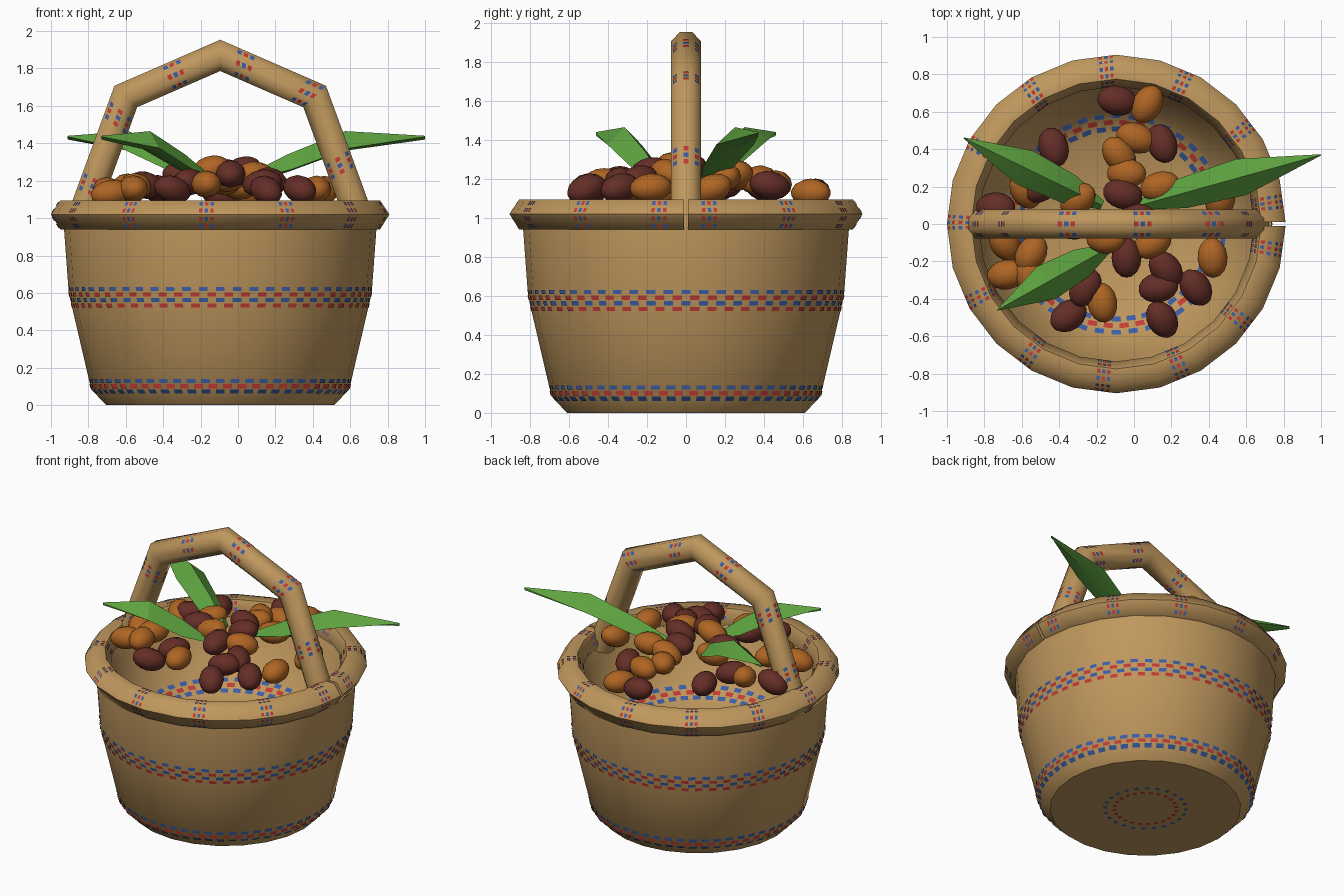
import bpy, bmesh, math
from math import sin, cos, pi, radians
from mathutils import Vector, Matrix

if "Cube" in bpy.data.objects:
    bpy.data.objects.remove(bpy.data.objects["Cube"])

CX = -0.095   # basket axis
N = 24        # sides of the basket


def material(name, rgb):
    m = bpy.data.materials.new(name)
    m.use_nodes = True
    m.diffuse_color = (*rgb, 1)
    m.node_tree.nodes["Principled BSDF"].inputs["Base Color"].default_value = (*rgb, 1)
    return m


wicker = material("wicker tan", (0.52, 0.31, 0.11))
leaf_green = material("leaf green", (0.11, 0.36, 0.05))
dark_seed = material("dark brown", (0.13, 0.027, 0.02))
light_seed = material("orange brown", (0.43, 0.13, 0.017))
red = material("pattern red", (0.55, 0.045, 0.035))
blue = material("pattern blue", (0.045, 0.11, 0.38))


def finish(name, bm, mats, angle=60, fix=True):
    if fix:
        bmesh.ops.recalc_face_normals(bm, faces=bm.faces)
    mesh = bpy.data.meshes.new(name)
    bm.to_mesh(mesh)
    bm.free()
    for m in mats:
        mesh.materials.append(m)
    ob = bpy.data.objects.new(name, mesh)
    bpy.context.collection.objects.link(ob)
    bpy.ops.object.select_all(action='DESELECT')
    ob.select_set(True)
    bpy.context.view_layer.objects.active = ob
    bpy.ops.object.shade_smooth_by_angle(angle=radians(angle))
    return ob


def skin(rings, closed_section=True, caps=False):
    """Join rings of points with quads."""
    bm = bmesh.new()
    rows = [[bm.verts.new(p) for p in ring] for ring in rings]
    count = len(rows[0])
    for a, b in zip(rows, rows[1:]):
        for k in range(count if closed_section else count - 1):
            j = (k + 1) % count
            bm.faces.new((a[k], a[j], b[j], b[k]))
    if caps:
        bm.faces.new(rows[0])
        bm.faces.new(rows[-1])
    return bm


def polar(r, z, t):
    return Vector((CX + r * cos(t), r * sin(t), z))


# Basket body: outer wall, lip and inner bowl in one profile
outer = [(0.61, 0), (0.69, 0.085), (0.81, 0.6), (0.835, 0.94), (0.83, 1.02)]
inner = [(0.77, 1.02), (0.725, 0.92), (0.62, 0.64), (0.48, 0.55)]
profile = outer + inner
bm = skin([[polar(r, z, 2 * pi * i / N) for i in range(N)] for r, z in profile], caps=True)
finish("basket_body", bm, [wicker], 46)

# Rim: six-sided roll with a small seam at +x
section = [(0.855, 0.94), (0.905, 1.02), (0.855, 1.095), (0.775, 1.095), (0.735, 1.02), (0.775, 0.94)]
angles = [2 * pi * i / N for i in range(N + 1)]
angles[0], angles[-1] = 0.012, 2 * pi - 0.012
finish("basket_rim", skin([[polar(r, z, t) for r, z in section] for t in angles], caps=True), [wicker], 62)

# Handle: angular arch with mitred bends
arch = [(-0.75, 0.98), (-0.505, 1.65), (0, 1.87), (0.505, 1.65), (0.75, 0.98)]
arch = [Vector((CX + x, 0, z)) for x, z in arch]


def handle_ring(i, radius):
    d0 = (arch[max(i, 1)] - arch[max(i, 1) - 1]).normalized()
    j = min(i, len(arch) - 2)
    d1 = (arch[j + 1] - arch[j]).normalized()
    d = (d0 + d1).normalized()
    n = Vector((-d.z, 0, d.x)) / d.dot(d1)
    return [arch[i] + n * radius * sin((k + 0.5) * pi / 4)
            + Vector((0, radius * cos((k + 0.5) * pi / 4), 0)) for k in range(8)]


finish("handle", skin([handle_ring(i, 0.083) for i in range(5)], caps=True), [wicker], 50)

# Painted dots: thin plates on the wicker (0 = red, 1 = blue)
dots = bmesh.new()


def plate(points, colour):
    dots.faces.new([dots.verts.new(p) for p in points]).material_index = colour


def dot(t, half, lo, hi, colour):
    def at(p, a):
        facet = cos(pi / N) / cos(a % (2 * pi / N) - pi / N)
        return polar(p[0] * facet, p[1], a)
    w = half / max(lo[0], hi[0])
    plate((at(lo, t - w), at(lo, t + w), at(hi, t + w), at(hi, t - w)), colour)


def dot_row(lo, hi, count, half, phase, colour):
    for i in range(count):
        dot(2 * pi * (i + phase) / count, half, lo, hi, colour)


def wall(z):
    for (r0, z0), (r1, z1) in zip(outer, outer[1:]):
        if z0 <= z <= z1:
            return (r0 + (r1 - r0) * (z - z0) / (z1 - z0) + 0.005, z)


# Bands on the outer wall
for top, rows, count in ((0.62, 4, 56), (0.13, 3, 56)):
    for k in range(rows):
        z = top - 0.029 * k
        dot_row(wall(z - 0.011), wall(z + 0.011), count, 0.024, k / 2, (k + 1) % 2)

# Band inside the bowl and ring under the base
for k in range(3):
    r = 0.595 - 0.035 * k
    z = 0.64 - (0.62 - r) * 0.643 + 0.006
    dot_row((r, z), (r - 0.026, z - 0.017), 40, 0.025, k / 2, (k + 1) % 2)
for r, colour in ((0.26, 1), (0.2, 0)):
    dot_row((r - 0.012, -0.003), (r + 0.012, -0.003), 24, 0.014, colour / 2, colour)


def mix(a, b, f):
    return a + (b - a) * f


# Flower clusters round the rim
swollen = [(0.82 + (r - 0.82) * 1.06, 1.018 + (z - 1.018) * 1.06) for r, z in section]
for i in range(13):
    t = radians(-9 - 28.6 * i)
    for f in range(4):
        a, b = swollen[f], swollen[f + 1]
        for row in range(2):
            for col in (-1, 0, 1):
                f0 = 0.14 + 0.45 * row
                lo, hi = [(mix(a[0], b[0], q), mix(a[1], b[1], q)) for q in (f0, f0 + 0.25)]
                dot(t + col * 0.034, 0.009, lo, hi, (row + col + f) % 2)

# Flower clusters along the handle
bands = [handle_ring(i, 0.087) for i in range(5)]
for seg, centre in ((0, 0.28), (0, 0.83), (1, 0.53), (2, 0.25), (2, 0.92), (3, 0.55)):
    length = (arch[seg + 1] - arch[seg]).length
    for k in range(8):
        j = (k + 1) % 8
        a, b, c, d = bands[seg][k], bands[seg][j], bands[seg + 1][j], bands[seg + 1][k]
        for col in (-1, 0, 1):
            u0 = centre + (col * 0.034 - 0.011) / length
            u1 = u0 + 0.022 / length
            left, right = (mix(a, d, u0), mix(b, c, u0)), (mix(a, d, u1), mix(b, c, u1))
            plate((mix(*left, 0.3), mix(*left, 0.7), mix(*right, 0.7), mix(*right, 0.3)), (col + k) % 2)
finish("woven_dots", dots, [red, blue], 20, fix=False)


# Leaves: ridged blades rising from the pile
def leaf(name, base, tip):
    base, tip = Vector(base), Vector(tip)
    side = Vector((base.y - tip.y, tip.x - base.x)).normalized()
    rings = []
    for f, w, ridge, edge in ((0, 0.025, 1.22, 1.2), (0.24, 0.082, 1.34, 1.26),
                              (0.56, 0.1, 1.465, 1.375), (1, 0.003, 1.44, 1.435)):
        p = base.lerp(tip, f)
        l, r = p + side * w, p - side * w
        rings.append([(p.x, p.y, ridge), (l.x, l.y, edge), (p.x, p.y, edge - 0.015), (r.x, r.y, edge)])
    finish(name, skin(rings, caps=True), [leaf_green], 25)


leaf("leaf_back_right", (-0.17, 0.1), (-0.91, 0.46))
leaf("leaf_back_left", (0.03, 0.1), (1.0, 0.37))
leaf("leaf_front_right", (-0.14, -0.13), (-0.73, -0.46))

# Seeds: x, y and turn in degrees; the pile is higher in the middle
dark = [(-.09, .66, -10), (.15, .43, 110), (-.06, .16, -15), (-.43, .41, 105), (-.5, .2, 30),
        (-.74, .09, 0), (-.04, -.18, 90), (.17, -.24, 130), (.33, -.34, 125), (.13, -.34, 10),
        (.15, -.51, 120), (-.35, -.49, 35), (-.26, -.34, 60), (-.3, 0, 20), (.02, .03, 0)]
light = [(.07, .64, 60), (.01, .46, -20), (-.08, .37, 130), (-.04, .27, 0), (-.58, .18, 120),
         (.14, .2, 15), (.46, .13, 80), (-.69, -.1, 120), (-.55, -.16, 60), (-.68, -.27, 10),
         (-.56, -.27, 100), (-.15, -.08, 0), (.1, -.1, 30), (.42, -.18, 95), (-.17, -.42, 100),
         (-.3, .13, 40)]
for label, seeds, mat in (("dark_seeds", dark, dark_seed), ("light_seeds", light, light_seed)):
    bm = bmesh.new()
    for x, y, turn in seeds:
        z = 1.28 - 0.23 * math.hypot(x - CX, y)
        place = (Matrix.Translation((x, y, z)) @ Matrix.Rotation(radians(turn), 4, 'Z')
                 @ Matrix.Rotation(radians(turn % 40 - 20), 4, 'Y')
                 @ Matrix.Diagonal((0.108, 0.08, 0.073, 1)) @ Matrix.Rotation(pi / 2, 4, 'Y'))
        bmesh.ops.create_uvsphere(bm, u_segments=12, v_segments=8, radius=1, matrix=place)
    finish(label, bm, [mat], 60)
